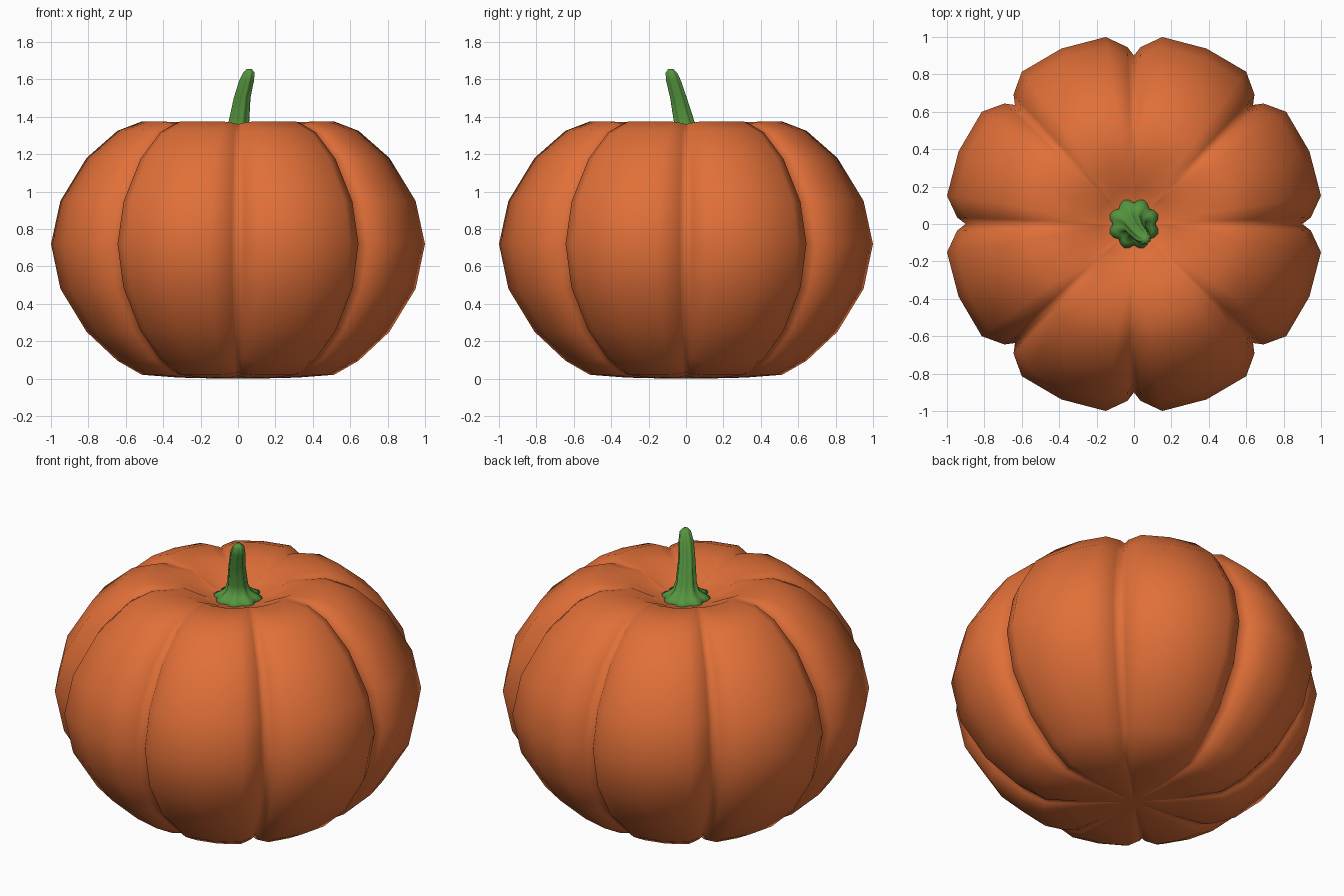
import bpy, bmesh
from math import sin, cos, pi, radians

if "Cube" in bpy.data.objects:
    bpy.data.objects.remove(bpy.data.objects["Cube"])


def material(name, color):
    m = bpy.data.materials.new(name)
    m.diffuse_color = color
    m.use_nodes = True
    m.node_tree.nodes["Principled BSDF"].inputs["Base Color"].default_value = m.diffuse_color
    return m


def loft(name, rings, mat):
    """Skin a list of equal-length closed rings, capping both ends."""
    bm = bmesh.new()
    loops = [[bm.verts.new(p) for p in ring] for ring in rings]
    n = len(loops[0])
    for a, b in zip(loops, loops[1:]):
        for i in range(n):
            j = (i + 1) % n
            bm.faces.new((a[i], a[j], b[j], b[i]))
    for loop in (loops[0], loops[-1]):
        c = bm.verts.new(sum((v.co for v in loop), loop[0].co * 0) / n)
        for i in range(n):
            bm.faces.new((loop[i], loop[(i + 1) % n], c))
    bmesh.ops.recalc_face_normals(bm, faces=bm.faces)
    me = bpy.data.meshes.new(name)
    bm.to_mesh(me)
    bm.free()
    me.materials.append(mat)
    for p in me.polygons:
        p.use_smooth = True
    ob = bpy.data.objects.new(name, me)
    bpy.context.collection.objects.link(ob)
    return ob


orange = material("orange_skin", (0.75, 0.16, 0.04, 1))
green = material("green_stem", (0.09, 0.30, 0.05, 1))

# Pumpkin body: eight lobes, each a groove point plus five points
lobe = [(0, 0.90), (2.1, 0.946), (8.6, 1.011), (22.5, 1.015),
        (36.4, 1.011), (42.9, 0.946)]
section = [(radians(45 * k + a), r) for k in range(8) for a, r in lobe]

# Radius and height from the base up and into the sunken top
profile = [(0.10, 0.0), (0.32, 0.005), (0.515, 0.02), (0.645, 0.095),
           (0.81, 0.25), (0.95, 0.48), (1.0, 0.72), (0.95, 0.95),
           (0.81, 1.18), (0.645, 1.325), (0.515, 1.375), (0.33, 1.37),
           (0.19, 1.30), (0.08, 1.27)]

body = []
for R, z in profile:
    ring = []
    for a, r in section:
        squash = 1 - 0.2 * (1.015 - r) * min(1, R / 0.5)
        ring.append((R * r * cos(a), R * r * sin(a), 0.72 + (z - 0.72) * squash))
    body.append(ring)
loft("pumpkin_body", body, orange)

# Stem: fluted, flared at the foot, bending to the front right
stem_path = [(1.265, 0, 0, 0.125), (1.29, 0, 0, 0.135), (1.305, 0, 0, 0.105),
             (1.33, 0, 0, 0.072), (1.375, 0.005, -0.01, 0.058),
             (1.50, 0.022, -0.04, 0.047), (1.59, 0.045, -0.066, 0.042),
             (1.635, 0.058, -0.078, 0.033), (1.655, 0.06, -0.082, 0.014)]
stem = []
for z, cx, cy, R in stem_path:
    ring = []
    for i in range(32):
        a = 2 * pi * i / 32
        r = R * (0.84 + 0.18 * abs(sin(4 * a)))
        ring.append((cx + r * cos(a), cy + r * sin(a), z))
    stem.append(ring)
loft("stem", stem, green)
